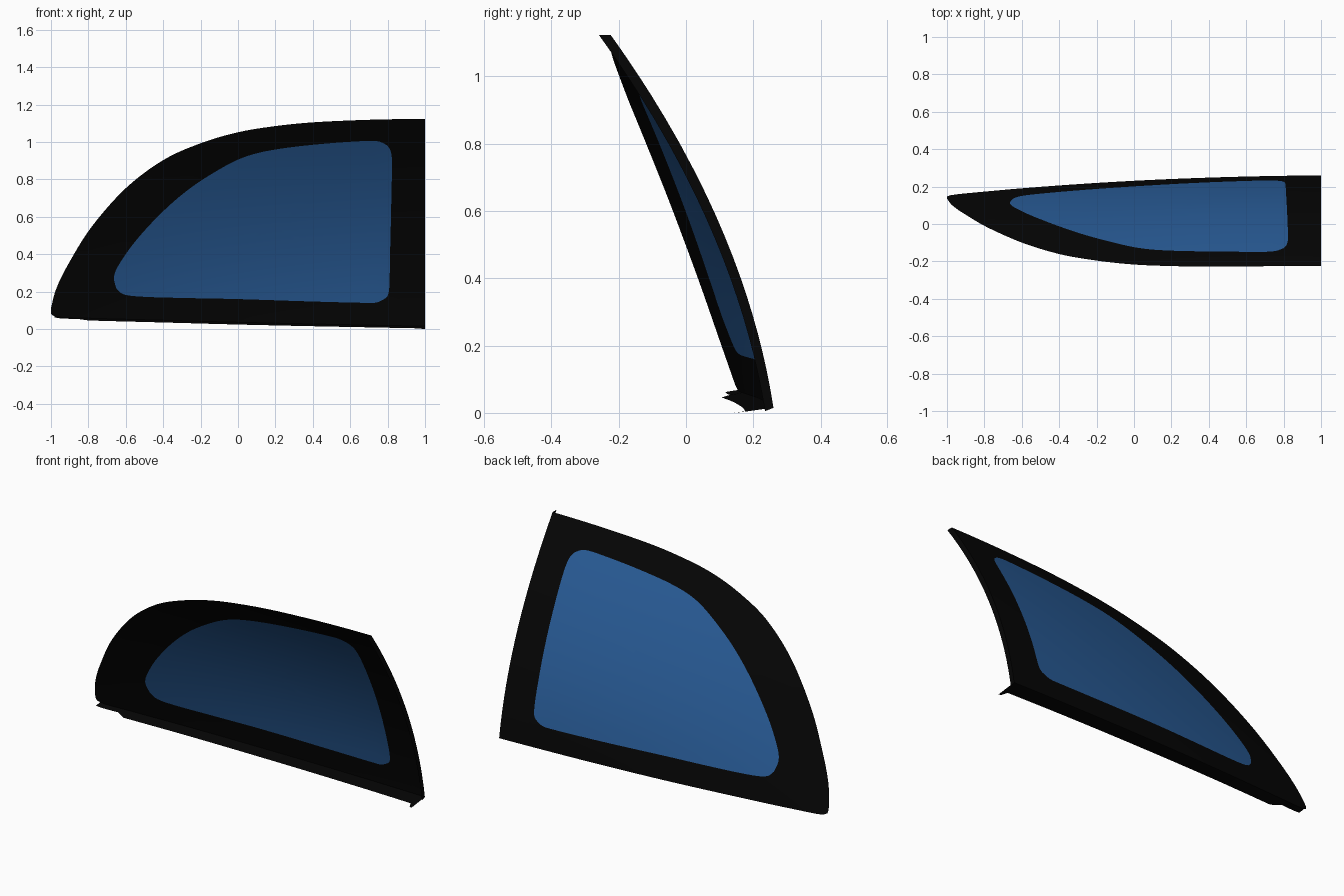
import bpy

if "Cube" in bpy.data.objects:
    bpy.data.objects.remove(bpy.data.objects["Cube"])

# Paired outline points seen from the front: (frame x, frame z, glass x, glass z)
RIGHT = [(1, .015, .79, .165), (1, .10, .808, .21), (1, .35, .813, .40), (1, .65, .82, .70),
         (1, 1.0, .822, .92), (1, 1.123, .80, .98)]
TOP = [(1, 1.123, .80, .98), (.85, 1.122, .74, 1.005), (.65, 1.117, .60, 1.001),
       (.4, 1.105, .4, .985), (.2, 1.085, .2, .96), (0, 1.052, .05, .925),
       (-.2, .993, -.08, .865), (-.4, .903, -.25, .757), (-.6, .753, -.4, .63),
       (-.78, .55, -.54, .48), (-.9, .36, -.63, .355), (-.97, .22, -.663, .28),
       (-1, .11, -.65, .217)]
BOTTOM = [(-1, .11, -.65, .217), (-.98, .068, -.61, .185), (-.8, .058, -.5, .172),
          (-.4, .047, -.25, .165), (0, .036, 0, .16), (.4, .027, .4, .147),
          (.75, .02, .68, .14), (.9, .017, .745, .143), (1, .015, .79, .165)]
CENTRE = (.2, .55)


def smooth_path(pts, n=5):
    """Catmull-Rom curve through the points, ends included."""
    p = [pts[0]] + pts + [pts[-1]]
    out = []
    for i in range(1, len(p) - 2):
        for k in range(n):
            t = k / n
            out.append(tuple(.5 * (2 * b + (c - a) * t + (2 * a - 5 * b + 4 * c - d) * t * t
                                   + (3 * b - a - 3 * c + d) * t ** 3)
                             for a, b, c, d in zip(*p[i - 1:i + 3])))
    return out + [pts[-1]]


def on_surface(x, z):
    """Point on the doubly curved pane."""
    h, u = z - .015, 1 - x
    sweep = (.005 * u + .024 * u * u) * (.82 + 1.78 * z - 1.1 * z * z)
    return (x, .26 - .154 * h - .255 * h * h - sweep, z)


def mix(a, b, t):
    return a[0] + (b[0] - a[0]) * t, a[1] + (b[1] - a[1]) * t


def material(name, colour):
    m = bpy.data.materials.new(name)
    m.diffuse_color = colour
    m.use_nodes = True
    m.node_tree.nodes["Principled BSDF"].inputs["Base Color"].default_value = m.diffuse_color
    return m


def strip_object(name, rows, mat, closed=False, cap=None):
    """Quad surface between rows of points, optionally closed to a centre point."""
    n = len(rows[0])
    verts = [v for row in rows for v in row]
    faces = []
    for r in range(len(rows) - 1):
        for i in range(n if closed else n - 1):
            j = (i + 1) % n
            faces.append((r * n + i, r * n + j, (r + 1) * n + j, (r + 1) * n + i)[::-1])
    if cap:
        verts.append(cap)
        base = (len(rows) - 1) * n
        faces += [(base + (i + 1) % n, base + i, len(verts) - 1) for i in range(n)]
    mesh = bpy.data.meshes.new(name)
    mesh.from_pydata(verts, [], faces)
    mesh.materials.append(mat)
    for p in mesh.polygons:
        p.use_smooth = True
    ob = bpy.data.objects.new(name, mesh)
    bpy.context.collection.objects.link(ob)
    return ob


black = material("black_border", (.0015, .0015, .0015, 1))
blue = material("blue_glass", (.022, .108, .315, 1))

right, top, bottom = (smooth_path(s) for s in (RIGHT, TOP, BOTTOM))
loop = right[:-1] + top[:-1] + bottom[:-1]
outer = [p[:2] for p in loop]
inner = [p[2:] for p in loop]

# Black border following the pane curvature
strip_object("window_border",
             [[on_surface(*mix(o, i, k / 4)) for o, i in zip(outer, inner)] for k in range(5)],
             black, closed=True)

# Blue glass
strip_object("window_glass",
             [[on_surface(*mix(i, CENTRE, k / 8)) for i in inner] for k in range(8)],
             blue, closed=True, cap=on_surface(*CENTRE))

# Lip folded inwards along the bottom edge, narrower at the pointed end
edge = [on_surface(*p[:2]) for p in bottom if p[0] >= -.981]
fold = []
for x, y, z in edge:
    if x > .97:
        fold.append((x, .14, 0))
    elif x < -.81:
        fold.append((x, y - .037, z - .006))
    else:
        fold.append((x, y - .075 - .01 * x, z - .012))
strip_object("bottom_lip", [fold, edge], black)

# Thin return along the straight upright edge
edge = [on_surface(*p[:2]) for p in right]
fold = [(x, y - .025 - .01 * z / 1.123, z - .010 * (1 - z / 1.123)) for x, y, z in edge]
strip_object("upright_return", [fold, edge], black)
